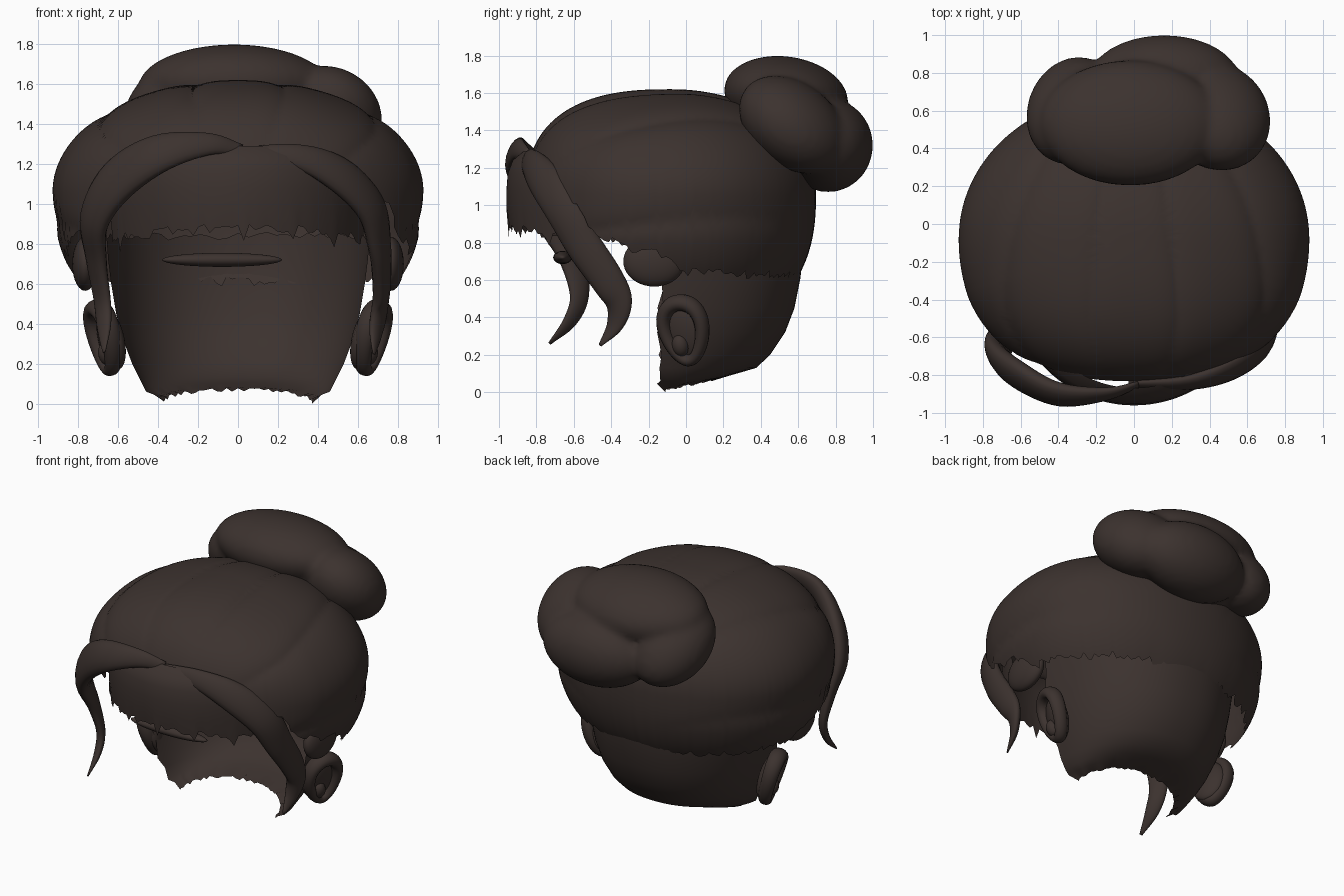
import bpy, bmesh, math, random
from mathutils import Vector, Matrix, Euler

if "Cube" in bpy.data.objects:
    bpy.data.objects.remove(bpy.data.objects["Cube"])

random.seed(4)
mat = bpy.data.materials.new("dark_brown")
mat.diffuse_color = (0.045, 0.032, 0.028, 1)
mat.use_nodes = True
mat.node_tree.nodes["Principled BSDF"].inputs["Base Color"].default_value = mat.diffuse_color


def finish(name, bm):
    bmesh.ops.recalc_face_normals(bm, faces=bm.faces)
    me = bpy.data.meshes.new(name)
    bm.to_mesh(me)
    bm.free()
    me.materials.append(mat)
    for p in me.polygons:
        p.use_smooth = True
    ob = bpy.data.objects.new(name, me)
    bpy.context.collection.objects.link(ob)
    return ob


def grid(name, rows, closed=False):
    """Skin a list of equally long point rows."""
    bm = bmesh.new()
    vs = [[bm.verts.new(p) for p in r] for r in rows]
    n = len(rows[0])
    for a, b in zip(vs, vs[1:]):
        for i in range(n if closed else n - 1):
            j = (i + 1) % n
            bm.faces.new((a[i], a[j], b[j], b[i]))
    bmesh.ops.remove_doubles(bm, verts=bm.verts, dist=0.0005)
    return finish(name, bm)


def add_ball(bm, loc, r, rot=(0, 0, 0)):
    m = Matrix.LocRotScale(Vector(loc), Euler(rot), Vector(r))
    bmesh.ops.create_uvsphere(bm, u_segments=32, v_segments=20, radius=1, matrix=m)


def lerp_table(t, table):
    for (a, u), (b, v) in zip(table, table[1:]):
        if t <= b:
            return u + (v - u) * (t - a) / (b - a)
    return table[-1][1]


def spow(v, e):
    return math.copysign(abs(v) ** e, v)


# Swept-back hair cap: rounded dome, arched hairline, ragged lower edge
HAIRLINE = [(0, 1.26), (30, 1.22), (45, 1.1), (60, 0.86), (75, 0.76), (86, 0.74), (96, 0.64), (180, 0.61)]
N, M = 200, 60
cols = []
for i in range(N):
    az = 2 * math.pi * i / N
    ca, sa = math.cos(az), math.sin(az)
    deg = math.degrees(min(az, 2 * math.pi - az))
    z0 = lerp_table(deg, HAIRLINE)
    if deg > 40:
        z0 += random.uniform(-0.025, 0.025)
    E_up = 0.97 - 0.19 * max(ca, 0) ** 3
    ex = 0.97 - 0.09 * max(0, min(1, ca * 3))
    E0 = E_up if z0 > 1.05 else 0.84
    w0 = math.asin(spow((z0 - 1.05) / (0.57 if z0 > 1.05 else 0.75), 1 / E0))
    col = []
    for k in range(M + 1):
        w = w0 + (math.pi / 2 - w0) * k / M
        E = E_up if w > 0 else 0.84
        s, c = spow(math.sin(w), E), max(math.cos(w), 0) ** E
        x = 0.93 * c * spow(sa, ex)
        y = -0.08 - 0.775 * c * spow(ca, ex)
        z = 1.05 + s * (0.57 if s > 0 else 0.75)
        # combed locks: shallow grooves fanning out from the bun
        spread = 0.55 + 0.45 * min(1, max(0, (0.5 - y) / 1.0))
        ang = math.atan2(x / spread, max(z - 0.75, 0.08))
        f = 1 - 0.022 * (1 - abs(math.cos(5.5 * ang))) ** 2.5
        col.append(Vector((x * f, y, 0.9 + (z - 0.9) * f)))
    cols.append(col)
grid("hair_cap", [[c[k] for c in cols] for k in range(M + 1)], closed=True)

# Bun: overlapping coils fused into one soft knot
bm = bmesh.new()
for loc, r, rot in [
    ((-0.02, 0.535, 1.585), (0.48, 0.335, 0.21), (-0.15, 0, 0)),
    ((0.44, 0.57, 1.43), (0.285, 0.32, 0.22), (-0.65, 0.3, 0)),
    ((-0.32, 0.60, 1.42), (0.25, 0.32, 0.21), (-0.65, -0.3, 0)),
    ((0.16, 0.76, 1.32), (0.40, 0.24, 0.25), (0, 0, 0)),
    ((0.05, 0.55, 1.38), (0.44, 0.30, 0.26), (-0.5, 0, 0)),
]:
    add_ball(bm, loc, r, rot)
bun = finish("hair_bun", bm)
rm = bun.modifiers.new("fuse", "REMESH")
rm.mode, rm.voxel_size, rm.use_smooth_shade = "VOXEL", 0.025, True
sm = bun.modifiers.new("soften", "SMOOTH")
sm.iterations, sm.factor = 3, 0.5

# Open back of the head: (height, half width, rearmost y)
HEAD = [(0.02, 0.37, 0.14), (0.045, 0.42, 0.22), (0.08, 0.46, 0.29), (0.13, 0.495, 0.375),
        (0.2, 0.53, 0.45), (0.32, 0.575, 0.53), (0.45, 0.61, 0.58), (0.6, 0.635, 0.61),
        (0.72, 0.65, 0.625), (0.84, 0.66, 0.63)]
rows = []
for k, (z, hx, yb) in enumerate(HEAD):
    row = []
    for i in range(49):
        a = math.radians(-90 + 180 * i / 48)
        zz = z
        if k == 0:
            zz = 0.01 + 0.06 * math.cos(a) + random.uniform(-0.01, 0.01)
        elif k == 1:
            zz = max(z, 0.03 + 0.055 * math.cos(a))
        elif k == 2:
            zz = 0.06 + 0.045 * math.cos(a)
        elif k == len(HEAD) - 1:
            zz += random.uniform(-0.02, 0.02)
        y = -0.13 + (yb + 0.13) * max(math.cos(a), 0) ** 0.92
        if i in (0, 48):
            y += random.uniform(-0.03, 0.03)
        row.append((hx * spow(math.sin(a), 0.92), y, zz))
    rows.append(row)
grid("head_back", rows)

# Ragged fringe layer under the front hairline
LAYER = [(1.29, 0.86), (1.24, 0.95), (1.17, 0.99), (1.08, 1.0), (0.98, 1.0), (0.88, 0.98)]
rows = []
for k, (z, s) in enumerate(LAYER):
    row = []
    for i in range(61):
        a = math.radians(-76 + 152 * i / 60)
        drop = 0.0
        if k == len(LAYER) - 1:
            drop = random.uniform(-0.03, 0.02) - 0.08 * (1 - math.cos(a))
            if i % 9 == 4:
                drop -= 0.05
        row.append((0.66 * s * math.sin(a), -0.3 - 0.66 * s * math.cos(a), z + drop))
    rows.append(row)
grid("under_fringe", rows)


# Loose front locks: tapered flattened sweeps, points are (x, y, z, half width)
def lock_strand(name, pts):
    P = [Vector(p) for p in pts]
    P = [2 * P[0] - P[1]] + P + [2 * P[-1] - P[-2]]
    path = []
    for a, b, c, d in zip(P, P[1:], P[2:], P[3:]):
        for k in range(6):
            t = k / 6
            path.append(0.5 * (2 * b + (c - a) * t + (2 * a - 5 * b + 4 * c - d) * t * t
                               + (3 * b - a - 3 * c + d) * t ** 3))
    path.append(P[-2])
    rings = []
    for i, p in enumerate(path):
        tan = (path[min(i + 1, len(path) - 1)] - path[max(i - 1, 0)]).to_3d().normalized()
        out = Vector((p.x, p.y + 0.1, 0.3))
        side = tan.cross(out).normalized()
        out = side.cross(tan).normalized()
        c, w = p.to_3d(), max(p.w, 0.006)
        rings.append([c + side * w * math.cos(2 * math.pi * j / 16)
                      + out * 0.5 * w * math.sin(2 * math.pi * j / 16) for j in range(16)])
    for end in (0, -1):
        mid = sum(rings[end], Vector()) / 16
        rings.insert(0 if end == 0 else len(rings), [mid] * 16)
    grid(name, rings, closed=True)


lock_strand("left_lock", [
    (.02, -0.85, 1.27, .03), (-.15, -.9, 1.30, .06), (-.4, -.9, 1.25, .105),
    (-.61, -.8, 1.11, .125), (-.72, -.7, .92, .11), (-.71, -.61, .72, .08),
    (-.68, -.57, .52, .06), (-.67, -.62, .38, .045), (-.67, -.73, .26, .01)])
lock_strand("right_lock", [
    (-.03, -.85, 1.25, .03), (.28, -.84, 1.24, .065), (.5, -.77, 1.15, .1),
    (.66, -.66, .99, .11), (.71, -.55, .79, .1), (.72, -.42, .6, .09),
    (.71, -.36, .48, .075), (.69, -.38, .36, .05), (.68, -.46, .25, .01)])

# Small stray tuft hanging inside the front opening
bm = bmesh.new()
add_ball(bm, (-0.08, -0.66, 0.72), (0.3, 0.05, 0.035))
finish("inner_tuft", bm)

# Ears and the rounded side tufts above them
for label, s in (("right", 1), ("left", -1)):
    ear_rot = Euler((0.1, s * 0.25, s * -0.35))
    m = Matrix.LocRotScale(Vector((s * 0.67, -0.01, 0.325)), ear_rot, Vector((1, 1, 1)))
    rings = []
    for i in range(40):
        u = 2 * math.pi * i / 40
        cy, cz = 0.105 * math.cos(u), 0.16 * math.sin(u)
        cy *= 1 + 0.22 * math.sin(u)
        r = 0.038 + 0.006 * math.sin(u)
        rings.append([m @ Vector((s * 1.3 * r * math.sin(v), cy + r * math.cos(u) * math.cos(v),
                                  cz + r * math.sin(u) * math.cos(v)))
                      for v in [2 * math.pi * j / 14 for j in range(14)]])
    grid(label + "_ear_rim", rings + [rings[0]], closed=True)
    bm = bmesh.new()
    add_ball(bm, (s * 0.635, -0.01, 0.325), (0.055, 0.12, 0.16), ear_rot)
    add_ball(bm, (s * 0.655, -0.03, 0.25), (0.045, 0.045, 0.06), ear_rot)
    finish(label + "_ear_bowl", bm)
    bm = bmesh.new()
    add_ball(bm, (s * 0.765, -0.17, 0.7), (0.065, 0.165, 0.135))
    finish(label + "_side_tuft", bm)
